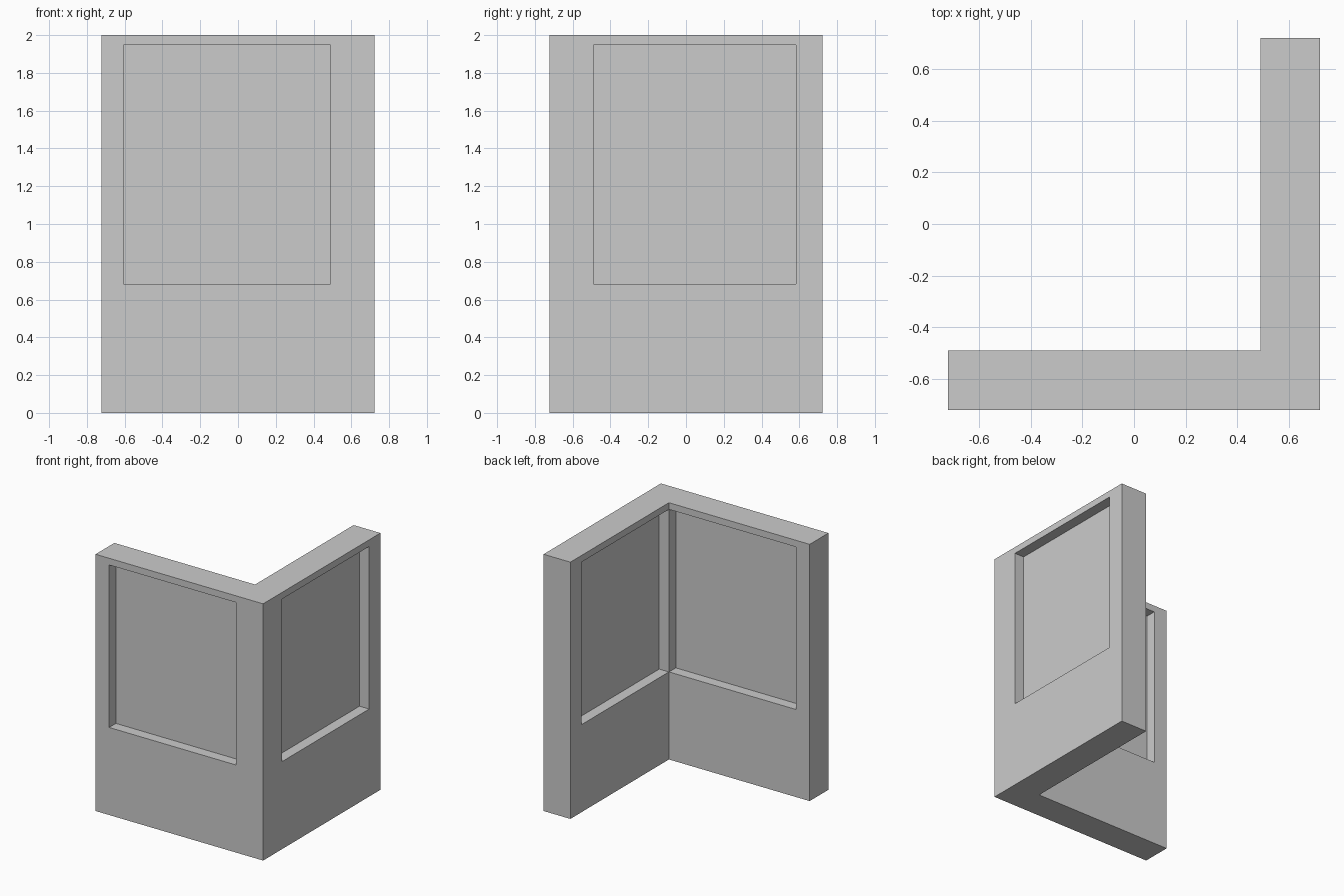
import bpy
import bmesh

if "Cube" in bpy.data.objects:
    bpy.data.objects.remove(bpy.data.objects["Cube"])

HALF = 0.722             # half width of the corner piece
INNER = 0.491            # inner faces of the two walls
DEPTH = 0.083            # depth of each window recess
SILL, HEAD = 0.682, 1.948
GAP = 0.001              # keeps the two inner recesses from touching at the corner


def box(name, lo, hi):
    bm = bmesh.new()
    bmesh.ops.create_cube(bm, size=1)
    for v in bm.verts:
        v.co = [(a + b) / 2 + c * (b - a) for a, b, c in zip(lo, hi, v.co)]
    mesh = bpy.data.meshes.new(name)
    bm.to_mesh(mesh)
    bm.free()
    obj = bpy.data.objects.new(name, mesh)
    bpy.context.collection.objects.link(obj)
    return obj


# L-shaped corner wall
bm = bmesh.new()
outline = [(-HALF, -HALF), (HALF, -HALF), (HALF, HALF),
           (INNER, HALF), (INNER, -INNER), (-HALF, -INNER)]
base = bm.faces.new([bm.verts.new((x, y, 0)) for x, y in outline])
top = bmesh.ops.extrude_face_region(bm, geom=[base], use_keep_orig=True)["geom"]
bmesh.ops.translate(bm, vec=(0, 0, 2),
                    verts=[g for g in top if isinstance(g, bmesh.types.BMVert)])
bmesh.ops.recalc_face_normals(bm, faces=bm.faces)
mesh = bpy.data.meshes.new("corner_wall")
bm.to_mesh(mesh)
bm.free()
wall = bpy.data.objects.new("corner_wall", mesh)
bpy.context.collection.objects.link(wall)

# window recesses on the outside and inside of both walls
x0, x1 = -0.605, INNER - GAP
y0, y1 = -INNER + GAP, 0.583
out = HALF + 0.1
cutters = [
    box("front_outer_cutter", (x0, -out, SILL), (x1, -HALF + DEPTH, HEAD)),
    box("front_inner_cutter", (x0, -INNER - DEPTH, SILL), (x1, -INNER + 0.1, HEAD)),
    box("side_outer_cutter", (HALF - DEPTH, y0, SILL), (out, y1, HEAD)),
    box("side_inner_cutter", (INNER - 0.1, y0, SILL), (INNER + DEPTH, y1, HEAD)),
]
bpy.context.view_layer.objects.active = wall
for cutter in cutters:
    cutter.hide_render = True
    mod = wall.modifiers.new(cutter.name, "BOOLEAN")
    mod.operation = "DIFFERENCE"
    mod.solver = "EXACT"
    mod.object = cutter
    bpy.ops.object.modifier_apply(modifier=mod.name)
    bpy.data.objects.remove(cutter)
